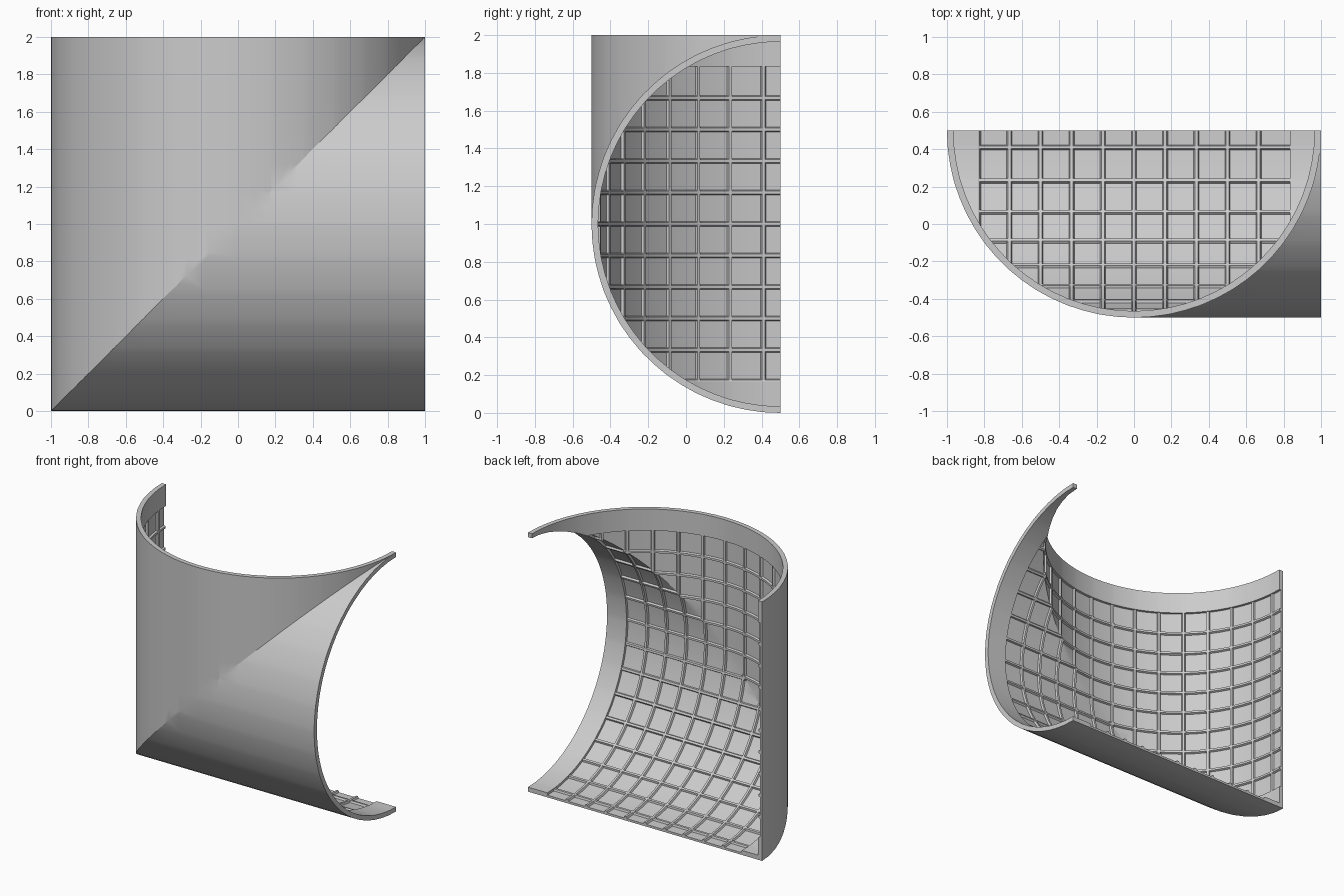
import bpy, bmesh, math
from mathutils import Matrix, Vector

if "Cube" in bpy.data.objects:
    bpy.data.objects.remove(bpy.data.objects["Cube"])

R_OUT, R_BAND, R_RIB, R_PAN = 1.0, 0.965, 0.969, 0.983
CELLS = 17                      # angular rib spacing over the half circle
PITCH = 1 / 6                   # spacing of the straight ribs
BASE, TOP = 0.014, 0.008        # half widths of a rib at foot and crest
EDGE = 5 * PITCH                # where the plain border band begins

arc_ribs = [(k + 0.5) * math.pi / CELLS for k in range(CELLS)]
axial_ribs = [-EDGE + k * PITCH for k in range(10)]


def rib_height(t, ribs):
    """0 on a pan, 1 on a rib crest, sloped between."""
    d = min(abs(t - r) for r in ribs)
    return max(0.0, min(1.0, (BASE - d) / (BASE - TOP)))


def inner_radius(a, h):
    if abs(h) > EDGE + 0.0005:
        return R_BAND
    k = max(rib_height(a, arc_ribs), rib_height(h, axial_ribs))
    return R_PAN + (R_RIB - R_PAN) * k


def breaks(ribs, extra):
    vals = list(extra)
    for r in ribs:
        vals += [r - BASE, r - TOP, r + TOP, r + BASE]
    return sorted(vals)


angles = breaks(arc_ribs, [k * math.pi / CELLS for k in range(CELLS + 1)])
heights = breaks(axial_ribs, [-1, 1, -EDGE - 0.001, EDGE, EDGE + 0.001])
heights = [h for h in heights if not -EDGE - 0.1 < h < -EDGE - 0.001]

# Half-cylinder shell, coffered on its inside
bm = bmesh.new()


def sheet(radius):
    grid = []
    for a in angles:
        row = []
        for h in heights:
            r = radius(a, h)
            row.append(bm.verts.new((-r * math.cos(a), 0.5 - r * math.sin(a), h)))
        grid.append(row)
    for i in range(len(angles) - 1):
        for j in range(len(heights) - 1):
            bm.faces.new((grid[i][j], grid[i + 1][j], grid[i + 1][j + 1], grid[i][j + 1]))
    return grid


outer = sheet(lambda a, h: R_OUT)
inner = sheet(inner_radius)

# Close the cut ends and the rims
for i in (0, -1):
    for j in range(len(heights) - 1):
        bm.faces.new((outer[i][j], outer[i][j + 1], inner[i][j + 1], inner[i][j]))
for j in (0, -1):
    for i in range(len(angles) - 1):
        bm.faces.new((outer[i][j], outer[i + 1][j], inner[i + 1][j], inner[i][j]))

# Keep the upper-left part, mitred along the diagonal
bmesh.ops.bisect_plane(bm, geom=bm.verts[:] + bm.edges[:] + bm.faces[:], dist=1e-5,
                       plane_co=(0, 0, 0), plane_no=Vector((1, 0, -1)).normalized(),
                       clear_outer=True)

# Mirror across the diagonal to make the horizontal vault
dup = bmesh.ops.duplicate(bm, geom=bm.verts[:] + bm.edges[:] + bm.faces[:])["geom"]
swap = Matrix(((0, 0, 1, 0), (0, 1, 0, 0), (1, 0, 0, 0), (0, 0, 0, 1)))
bmesh.ops.transform(bm, matrix=swap, verts=[g for g in dup if isinstance(g, bmesh.types.BMVert)])
bmesh.ops.remove_doubles(bm, verts=bm.verts[:], dist=1e-4)
bmesh.ops.translate(bm, vec=(0, 0, 1), verts=bm.verts[:])
bmesh.ops.recalc_face_normals(bm, faces=bm.faces[:])

mesh = bpy.data.meshes.new("coffered_vault_corner")
bm.to_mesh(mesh)
bm.free()
vault = bpy.data.objects.new("coffered_vault_corner", mesh)
bpy.context.collection.objects.link(vault)
bpy.context.view_layer.objects.active = vault
vault.select_set(True)
bpy.ops.object.shade_smooth_by_angle(angle=math.radians(20))
